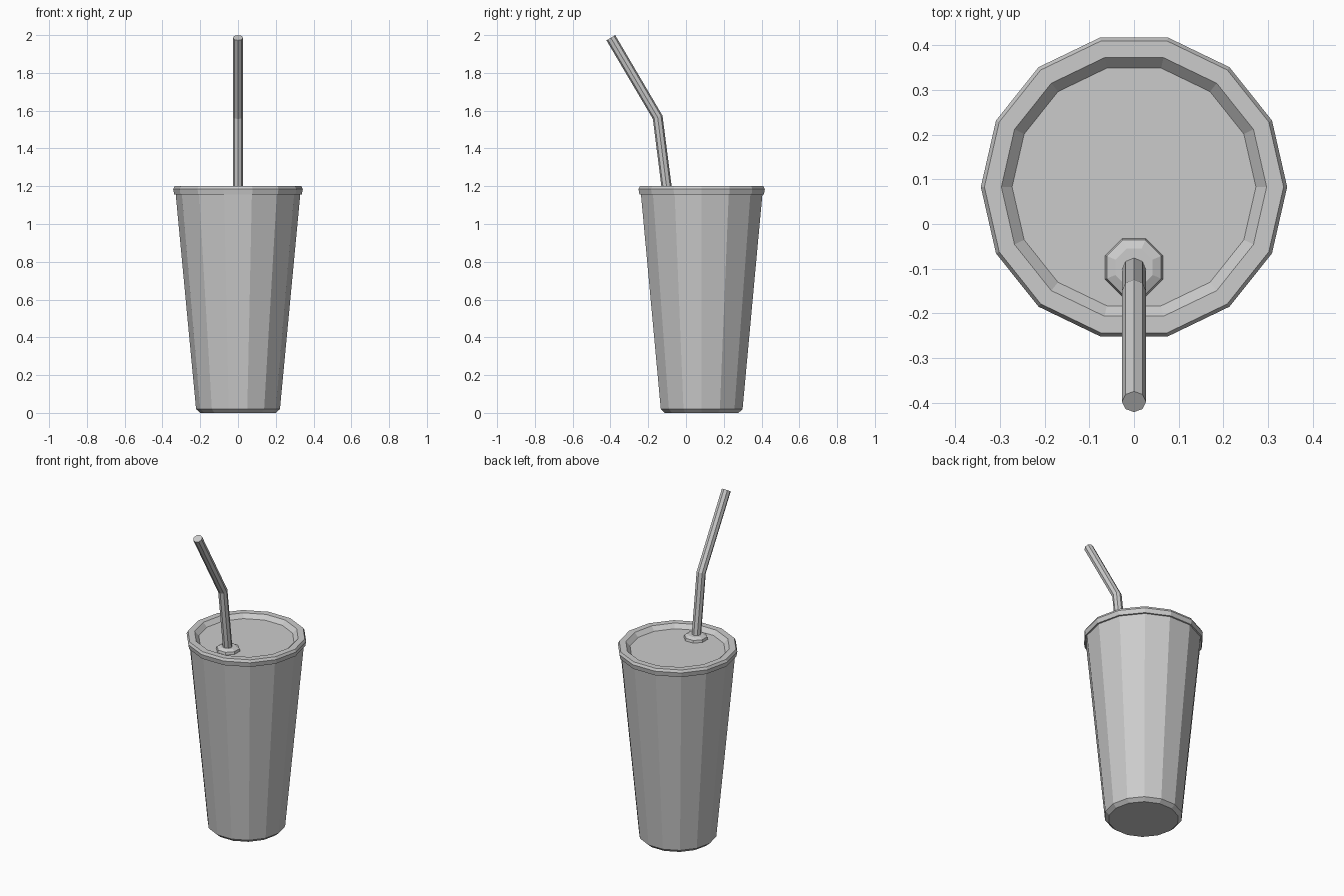
import bpy, bmesh
from math import sin, cos, tau, radians

if "Cube" in bpy.data.objects:
    bpy.data.objects.remove(bpy.data.objects["Cube"])


def loft(name, rings, sides, start=0.0, cap_start=True, cap_end=True):
    """Flat-faced tube through rings of (y, z, radius, tilt in degrees about x)."""
    bm = bmesh.new()
    loops = []
    for y, z, r, tilt in rings:
        t = radians(tilt)
        loop = []
        for i in range(sides):
            a = start + tau * i / sides
            loop.append(bm.verts.new((r * cos(a), y + r * sin(a) * cos(t), z + r * sin(a) * sin(t))))
        loops.append(loop)
    for lo, hi in zip(loops, loops[1:]):
        for i in range(sides):
            j = (i + 1) % sides
            bm.faces.new((lo[i], lo[j], hi[j], hi[i]))
    if cap_start:
        bm.faces.new(loops[0][::-1])
    if cap_end:
        bm.faces.new(loops[-1])
    bmesh.ops.recalc_face_normals(bm, faces=bm.faces)
    mesh = bpy.data.meshes.new(name)
    bm.to_mesh(mesh)
    bm.free()
    obj = bpy.data.objects.new(name, mesh)
    bpy.context.collection.objects.link(obj)
    return obj


def upright(y, profile):
    return [(y, z, r, 0) for r, z in profile]


CUP_Y, COLLAR_Y, SIDES = 0.083, -0.097, 14

# Tapered cup with a chamfered base
loft("cup_body", upright(CUP_Y, [(0.20, 0.0), (0.222, 0.02), (0.33, 1.16)]),
     SIDES, cap_end=False)

# Lid: overhanging rim around a shallow recessed disc
loft("lid", upright(CUP_Y, [(0.325, 1.155), (0.338, 1.157), (0.343, 1.185), (0.335, 1.20),
                            (0.297, 1.20), (0.273, 1.175)]),
     SIDES, cap_start=False)

# Raised collar where the straw enters
loft("straw_collar", upright(COLLAR_Y, [(0.07, 1.174), (0.066, 1.19), (0.045, 1.20)]),
     8, start=tau / 16, cap_start=False)

# Bent drinking straw, mitred at the bend
loft("straw", [(-0.10, 1.175, 0.027, 7.5), (-0.15, 1.565, 0.027, 19),
               (-0.398, 1.986, 0.027, 31)], 8)
